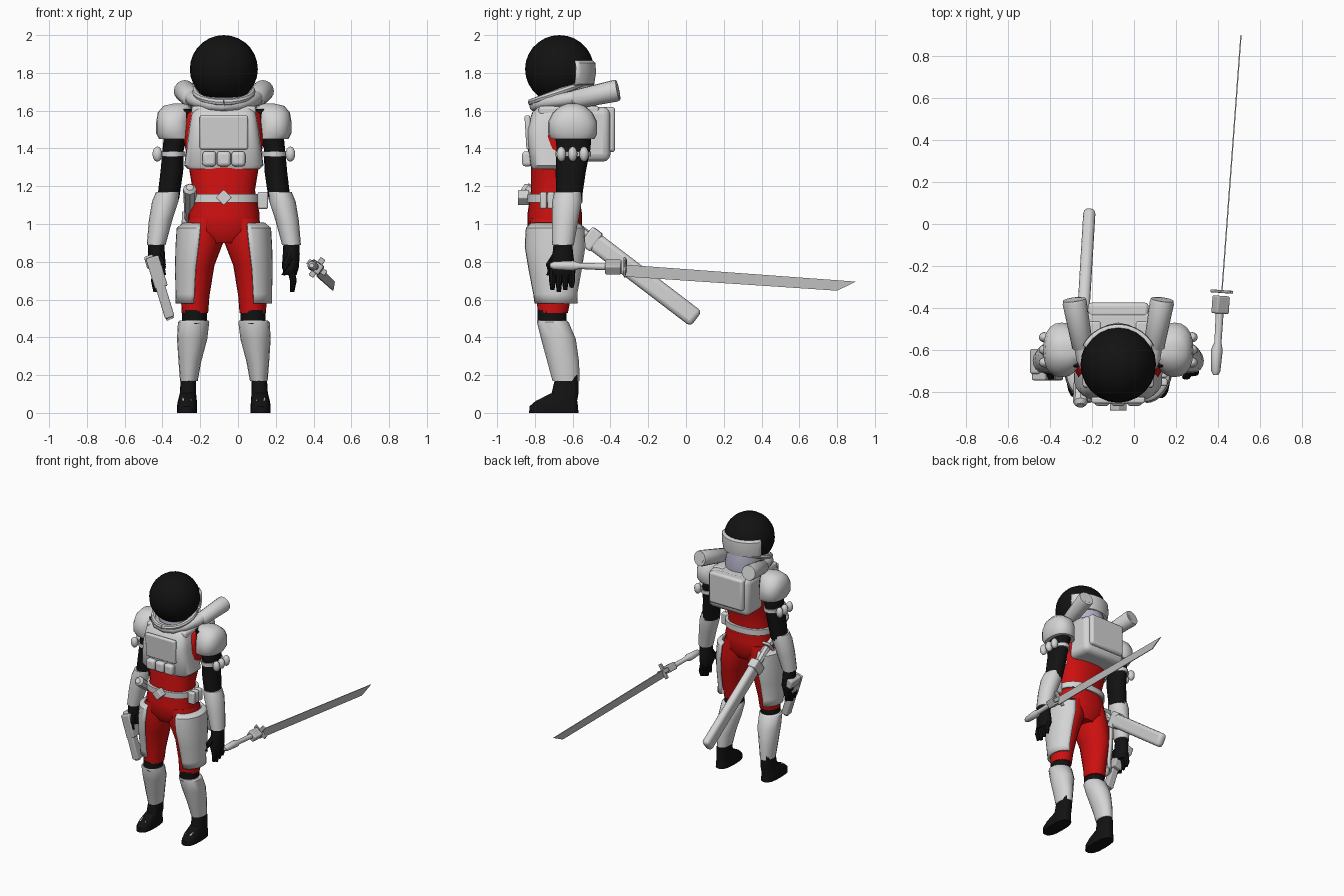
import bpy, bmesh, math
from mathutils import Vector, Euler

CX = -0.075  # body centre line


def material(name, rgb):
    m = bpy.data.materials.new(name)
    m.diffuse_color = (*rgb, 1)
    return m


BLACK = material("black fabric", (0.006, 0.006, 0.006))
RED = material("red suit", (0.62, 0.005, 0.005))
WHITE = material("white armour", (0.66, 0.66, 0.66))
STEEL = material("steel", (0.52, 0.52, 0.52))
LILAC = material("lilac grey", (0.45, 0.45, 0.58))


def finish(name, bm, mat, bevel=0.0, thick=0.0, angle=40):
    bmesh.ops.recalc_face_normals(bm, faces=bm.faces)
    me = bpy.data.meshes.new(name)
    bm.to_mesh(me)
    bm.free()
    me.materials.append(mat)
    ob = bpy.data.objects.new(name, me)
    bpy.context.collection.objects.link(ob)
    bpy.ops.object.select_all(action='DESELECT')
    ob.select_set(True)
    bpy.context.view_layer.objects.active = ob
    bpy.ops.object.shade_smooth_by_angle(angle=math.radians(angle))
    if thick:
        mod = ob.modifiers.new("thickness", 'SOLIDIFY')
        mod.thickness, mod.offset = thick, 0
    if bevel:
        mod = ob.modifiers.new("rounding", 'BEVEL')
        mod.width, mod.segments = bevel, 3
    return ob


def bridge(bm, rings, closed=True):
    n = len(rings[0])
    for a, b in zip(rings, rings[1:]):
        for i in range(n if closed else n - 1):
            j = (i + 1) % n
            bm.faces.new((a[i], a[j], b[j], b[i]))
    if closed:
        bm.faces.new(rings[0])
        bm.faces.new(rings[-1])


def loft(name, rings, mat, s=1, n=16, square=1.0, arc=None, thick=0.0):
    """Rings are (offset from body centre, y, z, x radius, y radius)."""
    bm, loops = bmesh.new(), []
    for x, y, z, rx, ry in rings:
        a0, a1 = arc or (0, 360)
        steps = n if arc is None else n - 1
        loop = []
        for i in range(n):
            t = math.radians(a0 + (a1 - a0) * i / steps)
            c, d = math.cos(t), math.sin(t)
            c = math.copysign(abs(c) ** square, c)
            d = math.copysign(abs(d) ** square, d)
            loop.append(bm.verts.new((CX + s * (x + rx * c), y + ry * d, z)))
        loops.append(loop)
    bridge(bm, loops, arc is None)
    return finish(name, bm, mat, thick=thick)


def tube(name, pts, radii, mat, n=12):
    bm, loops = bmesh.new(), []
    pts = [Vector(p) for p in pts]
    for i, p in enumerate(pts):
        t = (pts[min(i + 1, len(pts) - 1)] - pts[max(i - 1, 0)]).normalized()
        up = Vector((0, 1, 0)) if abs(t.z) > 0.9 else Vector((0, 0, 1))
        u = t.cross(up).normalized()
        v = u.cross(t)
        loops.append([bm.verts.new(p + radii[i] * (u * math.cos(k * math.tau / n) + v * math.sin(k * math.tau / n)))
                      for k in range(n)])
    bridge(bm, loops)
    return finish(name, bm, mat)


def box(name, loc, size, mat, rot=(0, 0, 0), bevel=0.01):
    bm = bmesh.new()
    bmesh.ops.create_cube(bm, size=1)
    bmesh.ops.scale(bm, vec=size, verts=bm.verts)
    bm.transform(Euler(rot).to_matrix().to_4x4())
    bmesh.ops.translate(bm, vec=loc, verts=bm.verts)
    return finish(name, bm, mat, bevel)


def ball(name, loc, radii, mat, u=20, v=12):
    bm = bmesh.new()
    bmesh.ops.create_uvsphere(bm, u_segments=u, v_segments=v, radius=1)
    bmesh.ops.scale(bm, vec=radii, verts=bm.verts)
    bmesh.ops.translate(bm, vec=loc, verts=bm.verts)
    return finish(name, bm, mat)


# Helmet, rear band, neck
ball("helmet", (CX, -0.67, 1.82), (0.18, 0.182, 0.18), BLACK, 24, 14)
loft("helmet_rear_band", [(0, -0.67, z, r, r) for z, r in
     ((1.735, 0.155), (1.745, 0.18), (1.80, 0.188), (1.85, 0.186), (1.862, 0.17))],
     WHITE, arc=(28, 152), thick=0.012)
loft("neck", [(0, -0.63, 1.56, 0.14, 0.15), (0, -0.62, 1.66, 0.14, 0.15), (0, -0.62, 1.75, 0.12, 0.13)], LILAC)
rim = [(CX + 0.15 * math.sin(a), -0.67 - 0.15 * math.cos(a), 1.70 - 0.055 * math.cos(a))
       for a in (k * math.tau / 24 for k in range(25))]
tube("helmet_rim", rim, [0.018] * 25, WHITE, 8)

# Suit body
loft("suit_torso", [(0, -0.695, 0.90, 0.10, 0.11), (0, -0.695, 0.96, 0.185, 0.145),
                    (0, -0.695, 1.05, 0.19, 0.145), (0, -0.695, 1.18, 0.165, 0.125),
                    (0, -0.68, 1.30, 0.185, 0.14), (0, -0.65, 1.46, 0.215, 0.145),
                    (0, -0.63, 1.58, 0.205, 0.13), (0, -0.63, 1.62, 0.14, 0.10)], RED, n=24, square=0.85)

# Chest armour with front panel and pouches
loft("chest_armour", [(0, -0.715, 1.29, 0.19, 0.10), (0, -0.71, 1.31, 0.21, 0.115),
                      (0, -0.72, 1.42, 0.195, 0.12), (0, -0.725, 1.50, 0.185, 0.12),
                      (0, -0.72, 1.59, 0.17, 0.095), (0, -0.70, 1.625, 0.15, 0.08)], WHITE, n=28, square=0.5)
box("chest_panel", (CX, -0.835, 1.485), (0.255, 0.03, 0.18), WHITE, (0.06, 0, 0))
for k in (-1, 0, 1):
    box("chest_pouch", (CX + k * 0.077, -0.84, 1.345), (0.073, 0.055, 0.08), WHITE, bevel=0.018)

# Backpack
box("backpack", (CX, -0.50, 1.475), (0.35, 0.20, 0.29), WHITE, bevel=0.04)
box("backpack_panel", (CX, -0.41, 1.50), (0.29, 0.07, 0.24), WHITE, bevel=0.018)

# Belt, buckle, pouches
loft("belt", [(0, -0.695, z, 0.19, 0.147) for z in (1.115, 1.16)], WHITE, n=24, square=0.85)
box("belt_buckle", (CX, -0.86, 1.14), (0.06, 0.06, 0.06), WHITE, (0, math.pi / 4, 0), 0.006)
for y in (-0.755, -0.715, -0.675):
    box("belt_pouch", (0.132, y, 1.125), (0.055, 0.036, 0.09), WHITE)

for s, side in ((-1, "right"), (1, "left")):
    def at(x, y, z):
        return (CX + s * x, y, z)

    # Shoulder strap, collar hose and canister
    box(side + "_shoulder_strap", at(0.125, -0.62, 1.60), (0.09, 0.32, 0.05), WHITE, bevel=0.015)
    tube(side + "_collar_hose", [at(-0.01, -0.80, 1.625), at(0.07, -0.785, 1.63), at(0.13, -0.73, 1.645),
                                 at(0.165, -0.64, 1.66), at(0.175, -0.55, 1.675)], [0.03, 0.03, 0.031, 0.036, 0.04], WHITE)
    tube(side + "_canister", [at(0.167, -0.60, 1.655), at(0.17, -0.585, 1.66), at(0.208, -0.375, 1.705),
                              at(0.21, -0.36, 1.708), at(0.21, -0.36, 1.708), at(0.205, -0.39, 1.70)],
         [0.035, 0.05, 0.058, 0.054, 0.036, 0.036], WHITE, 16)

    # Arms and shoulder guards
    loft(side + "_upper_arm", [at and (0.20, -0.61, 1.61, 0.04, 0.07), (0.235, -0.60, 1.53, 0.075, 0.10),
                               (0.268, -0.595, 1.40, 0.056, 0.09), (0.275, -0.61, 1.28, 0.06, 0.08),
                               (0.295, -0.62, 1.13, 0.058, 0.068)], BLACK, s)
    loft(side + "_shoulder_guard", [(0.255, -0.60, 1.45, 0.088, 0.115), (0.268, -0.60, 1.48, 0.09, 0.13),
                                    (0.268, -0.60, 1.54, 0.09, 0.13), (0.262, -0.60, 1.59, 0.088, 0.105),
                                    (0.245, -0.60, 1.625, 0.075, 0.065), (0.24, -0.60, 1.637, 0.03, 0.03)],
         WHITE, s, 20, 0.85)
    loft(side + "_arm_strap", [(0.27, -0.597, z, 0.068, 0.095) for z in (1.358, 1.385)], WHITE, s)
    for y in (-0.66, -0.60, -0.54):
        ball(side + "_arm_capsule", at(0.352, y, 1.37), (0.027, 0.025, 0.04), WHITE, 10, 8)
    loft(side + "_forearm_guard", [(0.297, -0.625, 1.17, 0.062, 0.072), (0.31, -0.63, 1.12, 0.07, 0.078),
                                   (0.335, -0.64, 1.02, 0.062, 0.07), (0.358, -0.652, 0.89, 0.05, 0.058)], WHITE, s)

    # Hands
    loft(side + "_hand", [(0.358, -0.652, 0.91, 0.042, 0.048), (0.357, -0.652, 0.84, 0.045, 0.055),
                          (0.352, -0.655, 0.77, 0.045, 0.067), (0.355, -0.655, 0.73, 0.03, 0.063)], BLACK, s)
    for k in range(4):
        y = -0.707 + k * 0.034
        tip = 0.64 + 0.012 * abs(k - 1)
        tube(side + "_finger", [at(0.355, y, 0.76), at(0.368, y, 0.70), at(0.362, y, tip)],
             [0.019, 0.018, 0.011], BLACK, 8)
    tube(side + "_thumb", [at(0.35, -0.69, 0.83), at(0.325, -0.725, 0.78), at(0.315, -0.73, 0.73)],
         [0.022, 0.019, 0.011], BLACK, 8)

    # Legs
    loft(side + "_thigh", [(0.10, -0.695, 1.03, 0.085, 0.13), (0.115, -0.695, 0.91, 0.115, 0.14),
                           (0.145, -0.69, 0.78, 0.095, 0.122), (0.152, -0.70, 0.62, 0.076, 0.092),
                           (0.153, -0.705, 0.53, 0.07, 0.08)], RED, s, 20)
    loft(side + "_thigh_plate", [(0.12, -0.69, 1.0, 0.09, 0.125), (0.12, -0.69, 0.975, 0.122, 0.15),
                                 (0.13, -0.69, 0.88, 0.117, 0.155), (0.145, -0.69, 0.76, 0.105, 0.135),
                                 (0.152, -0.69, 0.63, 0.094, 0.11), (0.155, -0.685, 0.58, 0.092, 0.108)],
         WHITE, s, 16, arc=(-88, 75), thick=0.018)
    loft(side + "_knee", [(0.155, -0.71, z, 0.066, 0.077) for z in (0.47, 0.545)], BLACK, s)
    loft(side + "_shin_guard", [(0.157, -0.71, 0.49, 0.075, 0.078), (0.16, -0.705, 0.48, 0.083, 0.084),
                                (0.168, -0.675, 0.39, 0.08, 0.092), (0.18, -0.65, 0.27, 0.06, 0.084),
                                (0.185, -0.635, 0.17, 0.047, 0.072)], WHITE, s)
    loft(side + "_boot", [(0.195, -0.70, 0.0, 0.053, 0.132), (0.195, -0.70, 0.035, 0.053, 0.13),
                          (0.193, -0.685, 0.065, 0.05, 0.11), (0.19, -0.64, 0.105, 0.043, 0.072),
                          (0.187, -0.63, 0.20, 0.04, 0.06)], BLACK, s, 18, 0.75)
    box(side + "_boot_buckle", at(0.195, -0.765, 0.068), (0.05, 0.045, 0.016), WHITE, (0.4, 0, 0), 0.004)

# Sheathed sword on the hip
SLOPE = (math.radians(-37.3), 0, -0.06)
box("scabbard", (-0.23, -0.232, 0.715), (0.058, 0.72, 0.10), WHITE, SLOPE, 0.024)
box("scabbard_mouth", (-0.25, -0.50, 0.92), (0.07, 0.07, 0.115), WHITE, SLOPE, 0.012)
box("hip_sword_guard", (-0.255, -0.64, 1.02), (0.085, 0.02, 0.11), STEEL, SLOPE, 0.006)
tube("hip_sword_grip", [(-0.25, -0.52, 0.935), (-0.255, -0.70, 1.07), (-0.255, -0.85, 1.185), (-0.255, -0.865, 1.195)],
     [0.028, 0.03, 0.036, 0.02], WHITE, 8)

# Pistol
TILT = (0, math.radians(-17), 0)
box("pistol_body", (-0.43, -0.70, 0.745), (0.07, 0.09, 0.17), STEEL, TILT, 0.008)
box("pistol_grip", (-0.465, -0.655, 0.80), (0.05, 0.12, 0.07), STEEL, TILT, 0.012)
box("pistol_shroud", (-0.39, -0.715, 0.60), (0.052, 0.06, 0.20), STEEL, TILT, 0.008)
tube("pistol_barrel", [(-0.385, -0.715, 0.56), (-0.358, -0.715, 0.495)], [0.02, 0.02], STEEL, 10)

# Drawn sword
tube("sword_grip", [(0.39, -0.72, 0.78), (0.39, -0.70, 0.78), (0.395, -0.60, 0.779), (0.40, -0.565, 0.778),
                    (0.41, -0.40, 0.772)], [0.012, 0.022, 0.028, 0.017, 0.019], WHITE, 10)
box("sword_collar", (0.413, -0.385, 0.772), (0.07, 0.085, 0.055), STEEL, (0, 0.6, -0.07), 0.008)
for r in (0.6, -0.97):
    box("sword_guard", (0.418, -0.322, 0.77), (0.115, 0.014, 0.03), STEEL, (0, r, -0.07), 0.004)
bm = bmesh.new()
sides = [[bm.verts.new((0.42 + 0.09 * (y + 0.31) / 1.21 + d, y, z))
          for y, z in ((-0.33, 0.785), (0.9, 0.695), (0.80, 0.647), (-0.33, 0.722))] for d in (-0.003, 0.003)]
bridge(bm, sides)
finish("sword_blade", bm, STEEL)
